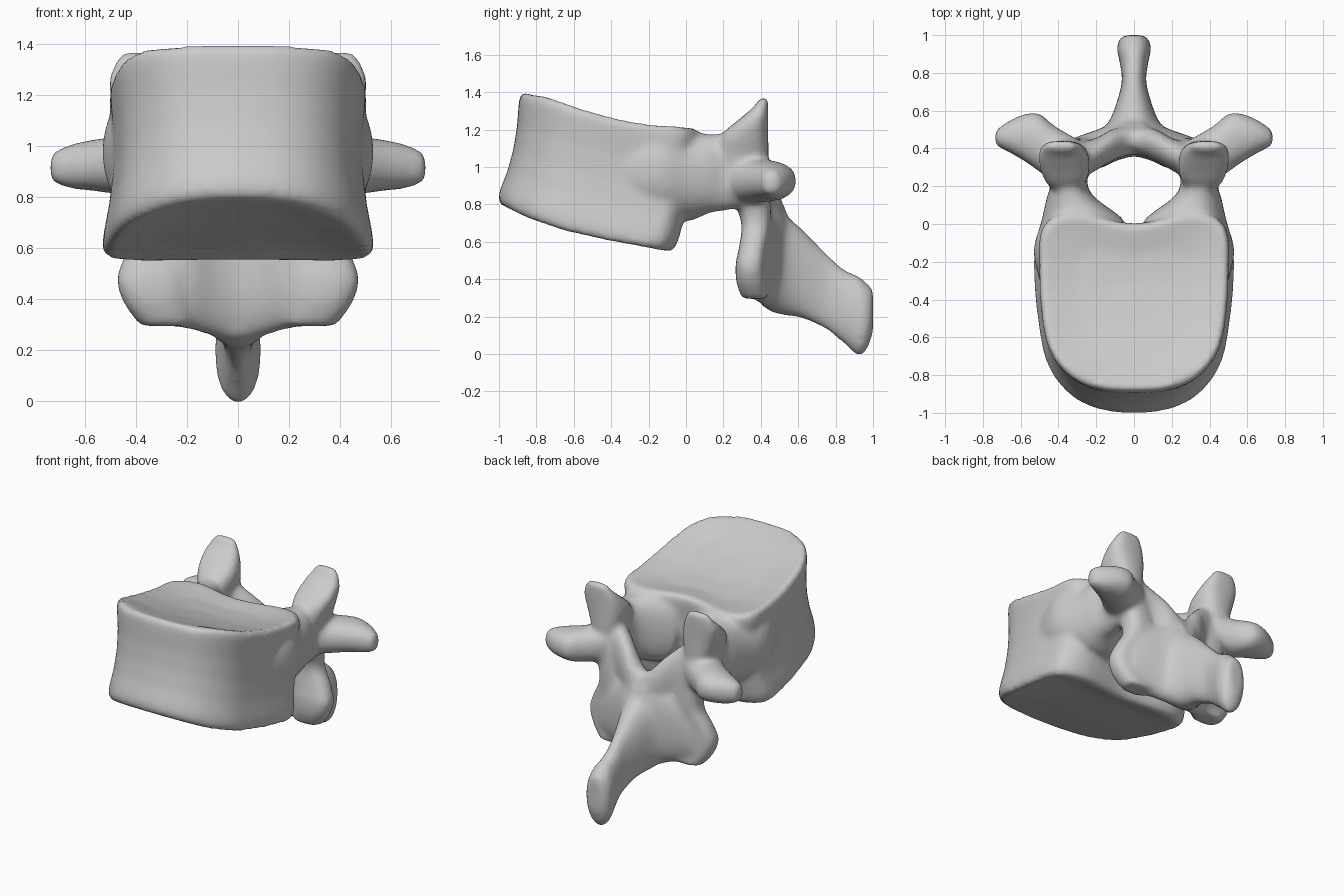
import bpy, bmesh, math
from mathutils import Vector

if "Cube" in bpy.data.objects:
    bpy.data.objects.remove(bpy.data.objects["Cube"])

bm = bmesh.new()


def spline(pts, n, closed=False):
    """Catmull-Rom interpolation of equal-length tuples."""
    p = [Vector(q) for q in pts]
    m, out = len(p), []
    get = (lambda i: p[i % m]) if closed else (lambda i: p[max(0, min(m - 1, i))])
    for i in range(m if closed else m - 1):
        a, b, c, d = (get(i + k) for k in (-1, 0, 1, 2))
        for k in range(n):
            t = k / n
            out.append(0.5 * (2 * b + (c - a) * t + (2 * a - 5 * b + 4 * c - d) * t * t
                              + (3 * b - a - 3 * c + d) * t ** 3))
    return out if closed else out + [p[-1]]


def skin(rings):
    """Closed tube through a list of point rings."""
    vs = [[bm.verts.new(q) for q in r] for r in rings]
    n = len(vs[0])
    for a, b in zip(vs, vs[1:]):
        for i in range(n):
            bm.faces.new((a[i], a[(i + 1) % n], b[(i + 1) % n], b[i]))
    for r in (vs[0], vs[-1]):
        mid = bm.verts.new(sum((v.co for v in r), Vector()) / n)
        for i in range(n):
            bm.faces.new((r[i], r[(i + 1) % n], mid))


def loft(axis, sections, side=1, power=2.6):
    """Sections: position on axis, two centre coordinates, two half sizes."""
    rings = []
    for s in spline(sections, 5):
        ring = []
        for k in range(28):
            t = 2 * math.pi * k / 28
            c, d = math.cos(t), math.sin(t)
            u = s[1] + s[3] * math.copysign(abs(c) ** (2 / power), c)
            v = s[2] + s[4] * math.copysign(abs(d) ** (2 / power), d)
            q = {'x': (s[0], u, v), 'y': (u, s[0], v), 'z': (u, v, s[0])}[axis]
            ring.append(Vector((q[0] * side, q[1], q[2])))
        rings.append(ring)
    skin(rings)


def outline(half):
    return spline(half + [(-x, y) for x, y in half[-2:0:-1]], 4, True)


def height(curve, y):
    for (y0, z0), (y1, z1) in zip(curve, curve[1:]):
        if y <= y1:
            break
    return z0 + (z1 - z0) * (y - y0) / (y1 - y0)


# Vertebral body: waisted drum between two sloping, dished end plates
low = outline([(0, -1.01), (.21, -.98), (.36, -.89), (.465, -.73), (.51, -.5),
               (.53, -.28), (.51, -.14), (.34, -.07), (0, -.1)])
top = outline([(0, -.885), (.2, -.868), (.35, -.795), (.45, -.66), (.49, -.47),
               (.5, -.25), (.485, -.02), (.33, .06), (0, 0)])
low_z = [(-1, .80), (-.85, .725), (-.65, .655), (-.4, .6), (-.1, .545)]
top_z = [(-.88, 1.40), (-.75, 1.38), (-.55, 1.31), (-.35, 1.255), (-.2, 1.23), (0, 1.215)]
rings = []
for t, s, dish in [(0, .25, .045), (0, .6, .035), (0, .85, .012), (0, .96, 0), (.04, 1, 0), (.12, 1, 0),
                   (.3, .965, 0), (.5, .95, 0), (.7, .96, 0), (.88, .99, 0),
                   (.96, 1, 0), (1, .97, 0), (1, .85, -.012), (1, .6, -.03), (1, .25, -.035)]:
    ring = []
    for a, b in zip(low, top):
        pa = Vector((a.x * s, -.5 + (a.y + .5) * s))
        pb = Vector((b.x * s, -.42 + (b.y + .42) * s))
        za, zb = height(low_z, pa.y), height(top_z, pb.y)
        p = pa.lerp(pb, t)
        # back of the body bows out quickly above the lower rim
        if a.y > -.2 and 0 < t < 1:
            p.y += .05 * math.sin(math.pi * t)
        ring.append(Vector((p.x, p.y, za + (zb - za) * t + dish)))
    rings.append(ring)
skin(rings)

for side in (1, -1):
    # Pedicle, flaring towards the middle where it meets the body
    loft('y', [(-.45, .35, .97, .1, .15), (-.17, .395, .98, .135, .2), (0, .28, .95, .215, .235),
               (.06, .29, .955, .19, .23), (.13, .33, .965, .135, .21), (.2, .345, .97, .1, .205),
               (.32, .345, .97, .1, .18), (.4, .345, .97, .08, .13)], side, 2.3)
    # Superior articular process
    loft('z', [(.9, .35, .3, .09, .11), (1.05, .355, .3, .105, .14), (1.17, .365, .315, .13, .125),
               (1.26, .38, .365, .125, .075), (1.32, .385, .4, .1, .04), (1.37, .385, .417, .07, .022)], side)
    # Transverse process
    loft('x', [(.3, .32, .95, .13, .13), (.42, .37, .93, .15, .12), (.5, .43, .925, .155, .11),
               (.57, .455, .925, .13, .1), (.66, .463, .92, .085, .085), (.735, .455, .915, .04, .055)],
         side, 2.2)
    # Pars and inferior articular process
    loft('z', [(1.0, .34, .34, .09, .1), (.85, .3, .35, .1, .1), (.7, .27, .375, .11, .08),
               (.58, .31, .36, .13, .075), (.48, .335, .345, .14, .08), (.38, .32, .35, .125, .08),
               (.295, .28, .37, .1, .07)], side)
    # Lower lamina half
    loft('x', [(-.05, .47, .53, .1, .3), (.08, .445, .535, .105, .285), (.18, .4, .54, .105, .26),
               (.28, .38, .53, .09, .23), (.36, .37, .48, .07, .16)], side, 2.3)
    # Upper lamina half, climbing steeply to the articular process
    loft('x', [(-.05, .45, .71, .075, .14), (.04, .442, .74, .08, .15), (.12, .415, .81, .085, .17),
               (.19, .375, .86, .085, .19), (.26, .345, .9, .09, .2), (.34, .33, .93, .08, .18)], side, 2.2)

# Spinous process, spreading into the laminae
loft('y', [(.4, 0, .55, .23, .29), (.47, 0, .51, .19, .29), (.54, 0, .47, .135, .265), (.62, 0, .43, .1, .24),
           (.75, 0, .335, .065, .205), (.85, 0, .25, .075, .2), (.92, 0, .205, .09, .215),
           (.965, 0, .2, .085, .18), (1.0, 0, .23, .055, .12)], power=2.2)

bmesh.ops.recalc_face_normals(bm, faces=bm.faces)
mesh = bpy.data.meshes.new("vertebra")
bm.to_mesh(mesh)
bm.free()
bone = bpy.data.objects.new("vertebra", mesh)
bpy.context.collection.objects.link(bone)

# Fuse the parts into one skin and soften the joins
remesh = bone.modifiers.new("fuse", 'REMESH')
remesh.mode = 'VOXEL'
remesh.voxel_size = .016
remesh.use_smooth_shade = True
soften = bone.modifiers.new("soften", 'SMOOTH')
soften.factor = .5
soften.iterations = 14
mesh.polygons.foreach_set("use_smooth", [True] * len(mesh.polygons))
